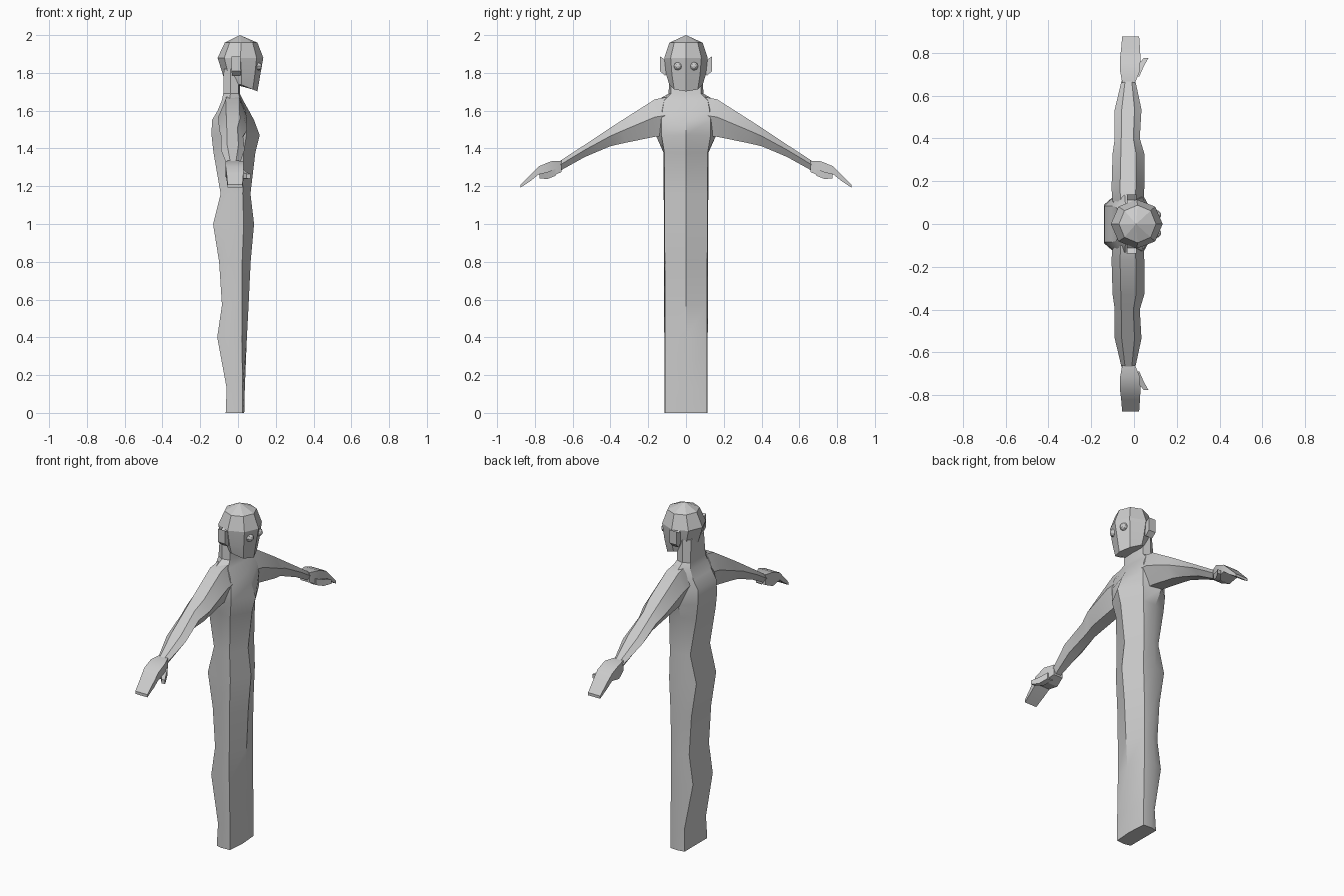
import bpy, bmesh, math
from mathutils import Vector


def loft(name, rings, apex=None, angle=30):
    """Skin a list of equal-length point rings and cap the ends."""
    bm = bmesh.new()
    vr = [[bm.verts.new(p) for p in r] for r in rings]
    n = len(rings[0])
    for a, b in zip(vr, vr[1:]):
        for i in range(n):
            j = (i + 1) % n
            bm.faces.new((a[i], a[j], b[j], b[i]))
    bm.faces.new(vr[0])
    if apex:
        t = bm.verts.new(apex)
        for i in range(n):
            bm.faces.new((vr[-1][i], vr[-1][(i + 1) % n], t))
    else:
        bm.faces.new(vr[-1])
    bmesh.ops.recalc_face_normals(bm, faces=bm.faces)
    me = bpy.data.meshes.new(name)
    bm.to_mesh(me)
    bm.free()
    ob = bpy.data.objects.new(name, me)
    bpy.context.collection.objects.link(ob)
    bpy.ops.object.select_all(action='DESELECT')
    ob.select_set(True)
    bpy.context.view_layer.objects.active = ob
    bpy.ops.object.shade_smooth_by_angle(angle=math.radians(angle))
    return ob


# Body column: z, back x, side x, front corner x, front centre x, half widths back/side/front
def body_ring(z, b, m, f, c, yb, ys, yf):
    return [(b, -yb, z), (m, -ys, z), (f, -yf, z), (c, 0, z),
            (f, yf, z), (m, ys, z), (b, yb, z)]


body = [
    (0.00, -.065, -.030, .025, .033, .105, .113, .110),
    (0.13, -.060, -.030, .025, .036, .100, .114, .110),
    (0.40, -.110, -.050, .020, .047, .092, .115, .110),
    (0.57, -.085, -.035, .020, .056, .092, .116, .110),
    (0.80, -.100, -.050, .022, .067, .092, .116, .112),
    (1.00, -.132, -.050, .030, .085, .092, .117, .114),
    (1.16, -.092, -.040, .025, .066, .092, .118, .114),
    (1.38, -.130, -.050, .030, .092, .090, .120, .115),
    (1.47, -.140, -.060, .045, .115, .090, .160, .130),
    (1.55, -.138, -.055, .045, .085, .085, .165, .130),
    (1.60, -.108, -.050, .040, .058, .085, .165, .125),
    (1.655, -.085, -.045, .015, .027, .080, .155, .115),
    (1.69, -.078, -.040, .003, .010, .070, .092, .080),
    (1.82, -.075, -.040, .003, .010, .060, .088, .080),
]
loft("body", [body_ring(*r) for r in body])


# Head: octagonal rings, jaw ring sloping down to the chin
def head_ring(z, x0, x1, ry, drop=0.0):
    c, rx = (x0 + x1) / 2, (x1 - x0) / 2
    pts = []
    for i in range(8):
        a = i * math.pi / 4
        x = c + rx * math.cos(a)
        pts.append((x, ry * math.sin(a), z - drop * max(0, x) / x1))
    return pts


head = [(1.745, -.065, .103, .088, .043), (1.79, -.080, .118, .105),
        (1.88, -.108, .134, .115), (1.96, -.070, .103, .088)]
loft("head", [head_ring(*r) for r in head], apex=(.01, 0, 2.0), angle=15)


# Arm: y, top z, bottom z, back x, front x (six-sided section)
def arm_ring(s, y, t, b, x0, x1):
    c, h, m = (x0 + x1) / 2, (x1 - x0) * .24, (t + b) / 2 + .005
    return [(x0, s * y, m), (c - h, s * y, t), (c + h, s * y, t),
            (x1, s * y, m), (c + h, s * y, b), (c - h, s * y, b)]


def box_ring(s, y, t, b, x0, x1):
    return [(x0, s * y, b), (x0, s * y, t), (x1, s * y, t), (x1, s * y, b)]


arm = [(.10, 1.672, 1.47, -.100, .045), (.165, 1.66, 1.462, -.105, .048),
       (.33, 1.555, 1.428, -.100, .048), (.40, 1.51, 1.412, -.090, .027),
       (.535, 1.42, 1.355, -.090, .035), (.67, 1.332, 1.28, -.058, .006)]
hand = [(.66, 1.335, 1.275, -.055, .005), (.715, 1.332, 1.250, -.065, .028),
        (.78, 1.305, 1.262, -.065, .030), (.82, 1.265, 1.230, -.060, .028),
        (.877, 1.208, 1.192, -.055, .024)]
thumb = [(.69, 1.292, 1.255, -.01, .025), (.735, 1.275, 1.238, .012, .045),
         (.775, 1.266, 1.242, .045, .067)]
ear = [(.095, 1.885, 1.800, -.030, .010), (.112, 1.870, 1.785, -.032, .012),
       (.138, 1.888, 1.810, -.034, .012)]

for s, side in ((-1, "right"), (1, "left")):
    loft(side + "_arm", [arm_ring(s, *r) for r in arm])
    loft(side + "_hand", [box_ring(s, *r) for r in hand])
    loft(side + "_thumb", [box_ring(s, *r) for r in thumb])
    loft(side + "_ear", [box_ring(s, *r) for r in ear])
    # Eye
    bpy.ops.mesh.primitive_uv_sphere_add(segments=8, ring_count=6, radius=.023,
                                         location=(.104, s * .042, 1.836),
                                         rotation=(0, math.pi / 2, 0))
    bpy.context.object.name = side + "_eye"
